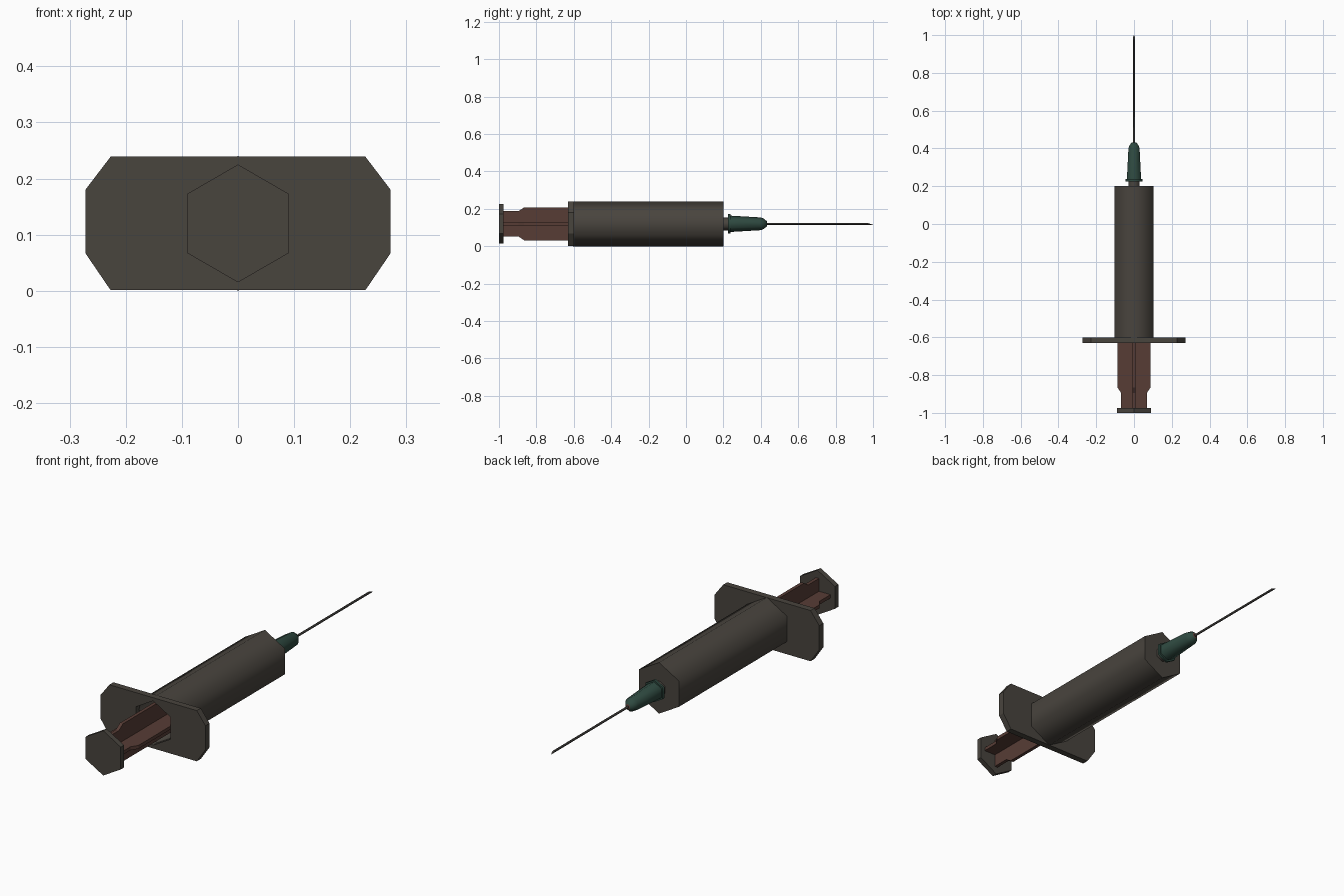
import bpy
import bmesh
import math

if "Cube" in bpy.data.objects:
    bpy.data.objects.remove(bpy.data.objects["Cube"])

AXIS = 0.12  # height of the long axis


def material(name, rgb):
    m = bpy.data.materials.new(name)
    m.use_nodes = True
    colour = (*rgb, 1)
    m.diffuse_color = colour
    m.node_tree.nodes["Principled BSDF"].inputs["Base Color"].default_value = colour
    return m


grey = material("warm grey", (0.066, 0.058, 0.048))
brown = material("reddish brown", (0.096, 0.046, 0.036))
green = material("dark green", (0.028, 0.068, 0.052))
steel = material("dark steel", (0.045, 0.042, 0.038))


def finish(name, bm, mats, smooth=False):
    bmesh.ops.recalc_face_normals(bm, faces=bm.faces)
    mesh = bpy.data.meshes.new(name)
    bm.to_mesh(mesh)
    bm.free()
    obj = bpy.data.objects.new(name, mesh)
    bpy.context.collection.objects.link(obj)
    for m in mats:
        mesh.materials.append(m)
    if smooth:
        bpy.ops.object.select_all(action="DESELECT")
        obj.select_set(True)
        bpy.context.view_layer.objects.active = obj
        bpy.ops.object.shade_smooth_by_angle(angle=math.radians(65))
    return obj


def ring(bm, y, radius, sides=6):
    """Polygon around the long axis with a corner pointing up."""
    return [bm.verts.new((radius * math.sin(math.tau * i / sides), y,
                          AXIS + radius * math.cos(math.tau * i / sides)))
            for i in range(sides)]


def bridge(bm, a, b):
    n = len(a)
    return [bm.faces.new((a[i], a[(i + 1) % n], b[(i + 1) % n], b[i])) for i in range(n)]


def lathe(name, profile, mats, smooth=True, sides=6):
    """Stack of (y, radius) rings, capped at both ends."""
    bm = bmesh.new()
    rings = [ring(bm, y, r, sides) for y, r in profile]
    for a, b in zip(rings, rings[1:]):
        bridge(bm, a, b)
    bm.faces.new(rings[0])
    end = bm.faces.new(rings[-1])
    end.material_index = len(mats) - 1
    return finish(name, bm, mats, smooth)


# Hollow barrel: outside wall, closed far end, bore open at the front
lathe("barrel", [(-0.605, 0.104), (-0.605, 0.12), (0.2, 0.12)], [grey]).data.update()
barrel = bpy.data.objects["barrel"]
bm = bmesh.new()
bm.from_mesh(barrel.data)
bm.faces.ensure_lookup_table()
front = min((f for f in bm.faces if abs(f.normal.y) > 0.9 and len(f.verts) == 6),
            key=lambda f: f.calc_center_median().y)
bore = bmesh.ops.extrude_face_region(bm, geom=[front])
bmesh.ops.translate(bm, vec=(0, 0.75, 0),
                    verts=[v for v in bore["geom"] if isinstance(v, bmesh.types.BMVert)])
bmesh.ops.delete(bm, geom=[f for f in bm.faces if f == front], context="FACES_ONLY")
bmesh.ops.recalc_face_normals(bm, faces=bm.faces)
bm.to_mesh(barrel.data)
bm.free()

# Finger flange: clipped rectangle with a hexagonal hole
bm = bmesh.new()
corners = [(0, 0.119), (0.227, 0.119), (0.272, 0.06), (0.272, -0.053), (0.227, -0.119), (0, -0.119)]
outline = corners + [(-x, z) for x, z in reversed(corners[1:-1])]
loops = []
for y in (-0.63, -0.6):
    outer = [bm.verts.new((x, y, AXIS + z)) for x, z in outline]
    inner = ring(bm, y, 0.104)
    for sign in (1, -1):
        # one half of the plate at a time, so the hole stays open
        half_out = [outer[(sign * i) % 10] for i in range(6)]
        half_in = [inner[(sign * i) % 6] for i in range(4)]
        bm.faces.new(half_out[:3] + [half_in[1], half_in[0]])
        bm.faces.new([half_out[2], half_out[3], half_in[2], half_in[1]])
        bm.faces.new(half_out[3:] + [half_in[3], half_in[2]])
    loops.append((outer, inner))
for a, b in zip(*loops):
    bridge(bm, a, b)
finish("finger_flange", bm, [grey])

# Plunger: two crossed, stepped ribs
side = [(-0.98, 0.068), (-0.895, 0.068), (-0.865, 0.088), (0.0, 0.088)]
for name, upright in (("plunger_rib_flat", False), ("plunger_rib_upright", True)):
    bm = bmesh.new()
    path = side + [(y, -w) for y, w in reversed(side)]
    faces = []
    for t in (-0.008, 0.008):
        verts = [bm.verts.new((t, y, AXIS + w) if upright else (w, y, AXIS + t))
                 for y, w in path]
        bm.faces.new(verts)
        faces.append(verts)
    bridge(bm, *faces)
    finish(name, bm, [brown])

lathe("plunger_stopper", [(0.0, 0.102), (0.1, 0.102)], [brown])
lathe("thumb_pad", [(-1.0, 0.105), (-0.975, 0.105)], [grey], smooth=False)

# Nozzle, needle hub with its collar, and the needle
lathe("nozzle", [(0.19, 0.035), (0.24, 0.035)], [grey])
lathe("hub_collar", [(0.225, 0.052), (0.237, 0.052)], [green])
lathe("needle_hub", [(0.23, 0.044), (0.4, 0.034), (0.415, 0.028), (0.432, 0.014)],
      [green, brown])
needle = lathe("needle", [(0.42, 0.0055), (0.985, 0.0055)], [steel])
# Slanted needle point
for v in needle.data.vertices:
    if v.co.y > 0.9:
        v.co.y = 0.985 + (AXIS - v.co.z) * 0.015 / 0.0055
